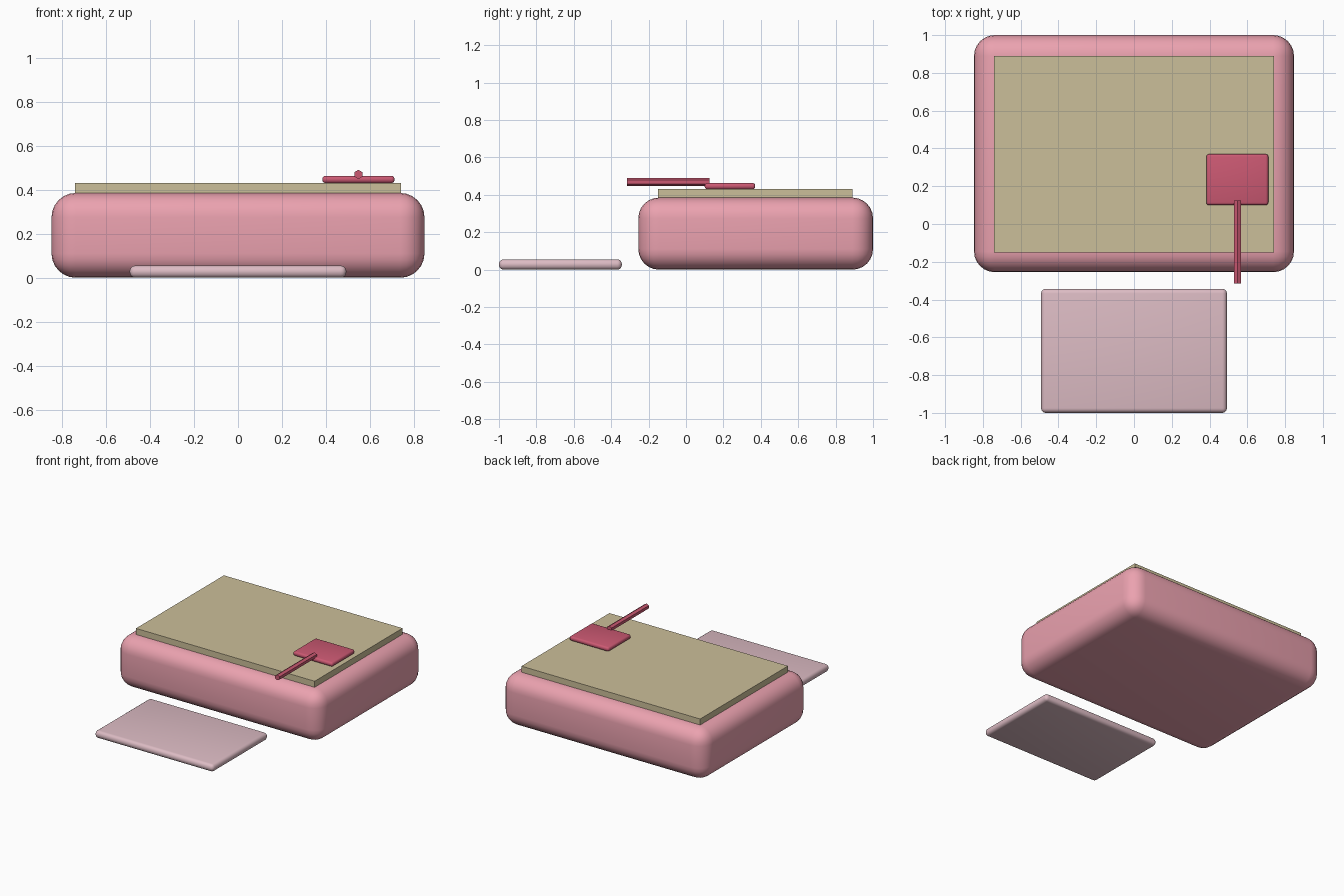
import bpy, math

if "Cube" in bpy.data.objects:
    bpy.data.objects.remove(bpy.data.objects["Cube"])


def material(name, color):
    m = bpy.data.materials.new(name)
    m.diffuse_color = (*color, 1)
    m.use_nodes = True
    m.node_tree.nodes["Principled BSDF"].inputs["Base Color"].default_value = m.diffuse_color
    return m


def finish(ob, name, mat, smooth=False):
    ob.name = name
    ob.data.materials.append(mat)
    if smooth:
        bpy.ops.object.shade_smooth_by_angle(angle=math.radians(35))
    return ob


def box(name, lo, hi, mat, bevel=0, segments=4):
    centre = [(a + b) / 2 for a, b in zip(lo, hi)]
    bpy.ops.mesh.primitive_cube_add(size=1, location=centre)
    ob = bpy.context.object
    ob.scale = [b - a for a, b in zip(lo, hi)]
    bpy.ops.object.transform_apply(location=False, rotation=False, scale=True)
    if bevel:
        mod = ob.modifiers.new("rounded_edges", "BEVEL")
        mod.width = bevel
        mod.segments = segments
        bpy.ops.object.modifier_apply(modifier=mod.name)
    return finish(ob, name, mat, bool(bevel))


pink = material("pink", (0.83, 0.36, 0.43))
tan = material("tan", (0.60, 0.52, 0.32))
pale = material("pale_pink", (0.72, 0.50, 0.55))
rose = material("rose", (0.60, 0.10, 0.17))

# Rounded main block and the flat board on top
box("main_block", (-0.847, -0.255, 0), (0.847, 1.0, 0.385), pink, 0.11, 6)
box("top_board", (-0.74, -0.15, 0.384), (0.74, 0.89, 0.43), tan)

# Thin mat in front
box("front_mat", (-0.492, -1.0, 0), (0.492, -0.343, 0.055), pale, 0.025)

# Small paddle resting on the board
box("paddle_blade", (0.383, 0.10, 0.43), (0.711, 0.37, 0.463), rose, 0.014, 3)

# Six-sided paddle handle, point upward
y0, y1 = -0.315, 0.125
bpy.ops.mesh.primitive_cylinder_add(
    vertices=6, radius=0.021, depth=y1 - y0,
    location=(0.547, (y0 + y1) / 2, 0.469), rotation=(math.pi / 2, 0, 0))
finish(bpy.context.object, "paddle_handle", rose)
